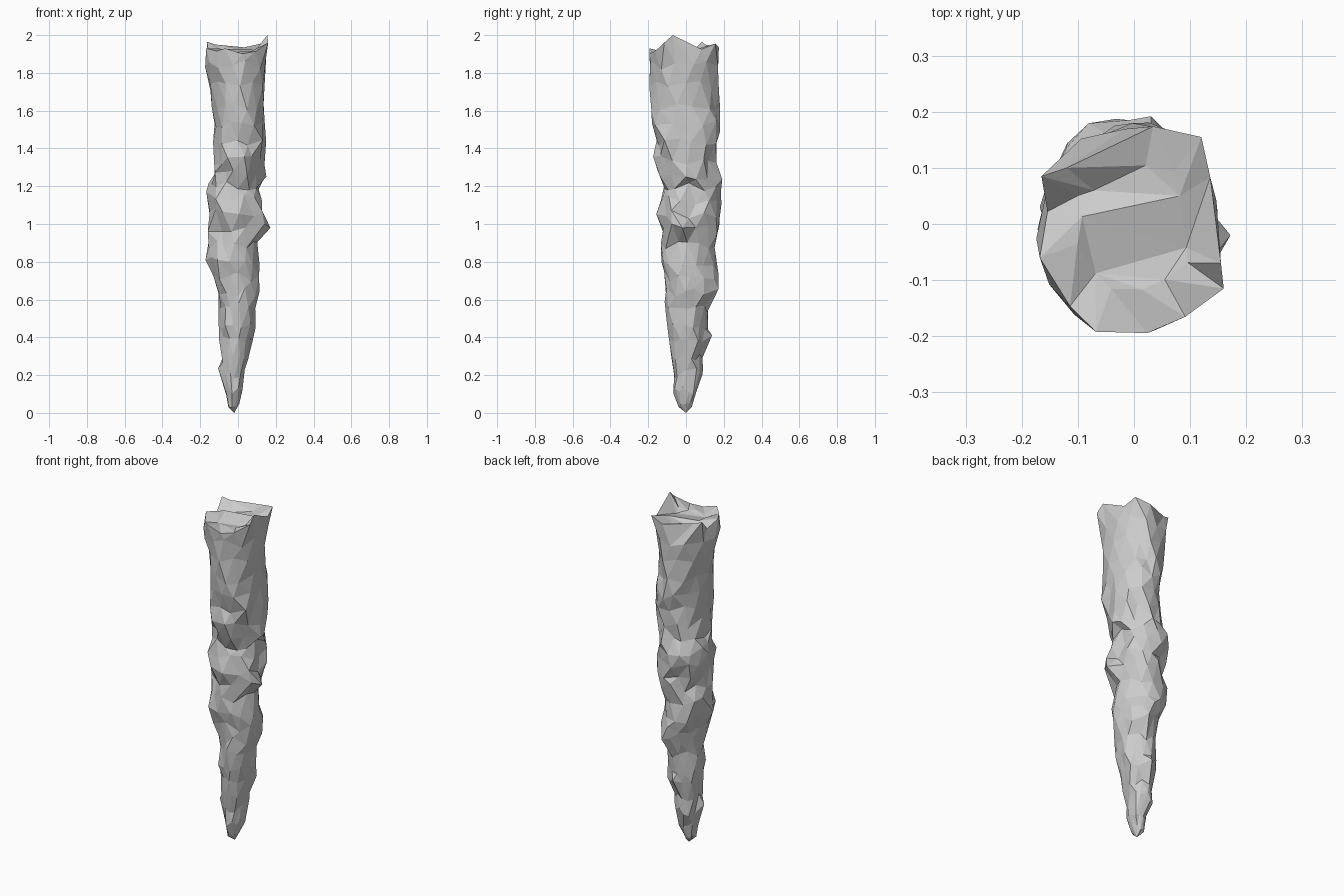
import bpy, bmesh, math, random
from mathutils import Vector

random.seed(5)
SIDES = 13

# Outline read off front and side views: z, left x, right x, front y, back y
PROFILE = [
    (0.04, -.055, .010, -.040, .035),
    (0.12, -.070, .030, -.065, .060),
    (0.21, -.085, .042, -.070, .092),
    (0.29, -.090, .055, -.090, .092),
    (0.38, -.110, .085, -.090, .115),
    (0.47, -.110, .092, -.110, .115),
    (0.56, -.110, .100, -.115, .130),
    (0.64, -.115, .120, -.115, .155),
    (0.72, -.130, .120, -.130, .165),
    (0.80, -.165, .125, -.145, .160),
    (0.89, -.158, .105, -.135, .165),
    (0.98, -.155, .135, -.125, .170),
    (1.05, -.165, .145, -.150, .180),
    (1.13, -.170, .130, -.145, .180),
    (1.20, -.162, .115, -.130, .185),
    (1.26, -.135, .140, -.155, .170),
    (1.34, -.135, .145, -.175, .165),
    (1.43, -.135, .158, -.175, .178),
    (1.52, -.125, .148, -.185, .182),
    (1.62, -.135, .135, -.190, .175),
    (1.73, -.150, .148, -.190, .172),
    (1.84, -.170, .160, -.192, .175),
    (1.92, -.165, .160, -.192, .172),
]

# Individual jutting chips of rock
CHIPS = [(-.105, -.02, .235), (.172, -.02, .98), (.14, -.075, 1.0), (.03, .192, 1.235),
         (.04, .172, .655), (-.01, .138, .41), (.15, .0, 1.25), (-.172, -.01, .81),
         (-.168, .03, 1.17), (-.16, -.02, .96),
         (.16, -.115, 1.96), (.155, -.07, 2.0), (-.165, .085, 1.965), (-.12, .1, 1.95),
         (.12, .155, 1.955), (-.068, -.192, 1.93), (-.168, -.06, 1.93)]

bm = bmesh.new()
rings = []
for i, (z, x0, x1, y0, y1) in enumerate(PROFILE):
    rough = 0.45 if z > 1.45 else 1.0
    ring = []
    for k in range(SIDES):
        a = 2 * math.pi * (k + 0.5 * (i % 2) + random.uniform(-.22, .22)) / SIDES
        c, s = math.cos(a), math.sin(a)
        cx, cy = (x0 + x1) / 2, (y0 + y1) / 2
        r = 1.02 + 0.04 * rough - random.random() * 0.22 * rough
        dz = random.uniform(-.028, .028) * (0.5 if z < .1 else 1)
        ring.append(bm.verts.new((cx + (x1 - x0) / 2 * c * r,
                                  cy + (y1 - y0) / 2 * s * r, z + dz)))
    rings.append(ring)

# Staggered triangles between rings
for i in range(len(rings) - 1):
    lo, hi = rings[i], rings[i + 1]
    for k in range(SIDES):
        n = (k + 1) % SIDES
        if i % 2 == 0:
            bm.faces.new((lo[k], lo[n], hi[k]))
            bm.faces.new((lo[n], hi[n], hi[k]))
        else:
            bm.faces.new((lo[k], lo[n], hi[n]))
            bm.faces.new((lo[k], hi[n], hi[k]))

# Pointed tip
tip = bm.verts.new((-.02, 0, 0))
for k in range(SIDES):
    bm.faces.new((tip, rings[0][(k + 1) % SIDES], rings[0][k]))

# Pull the nearest vertices out into chips; rim chips only use the rim
used = set()
for p in CHIPS:
    p = Vector(p)
    pool = rings[-1] if p.z > 1.9 else [v for r in rings[:-1] for v in r]
    v = min((v for v in pool if v not in used), key=lambda v: (v.co - p).length)
    v.co = p
    used.add(v)

# Broken top, nearly level inside the jagged rim
inner = [bm.verts.new((v.co.x * .6, v.co.y * .6, 1.915 + random.uniform(-.015, .015)))
         for v in rings[-1]]
for k in range(SIDES):
    n = (k + 1) % SIDES
    bm.faces.new((rings[-1][k], rings[-1][n], inner[k]))
    bm.faces.new((rings[-1][n], inner[n], inner[k]))
cap = bm.faces.new(inner)
bmesh.ops.triangulate(bm, faces=[cap])

bmesh.ops.recalc_face_normals(bm, faces=bm.faces)
mesh = bpy.data.meshes.new("rock_spike")
bm.to_mesh(mesh)
bm.free()
obj = bpy.data.objects.new("rock_spike", mesh)
bpy.context.collection.objects.link(obj)
